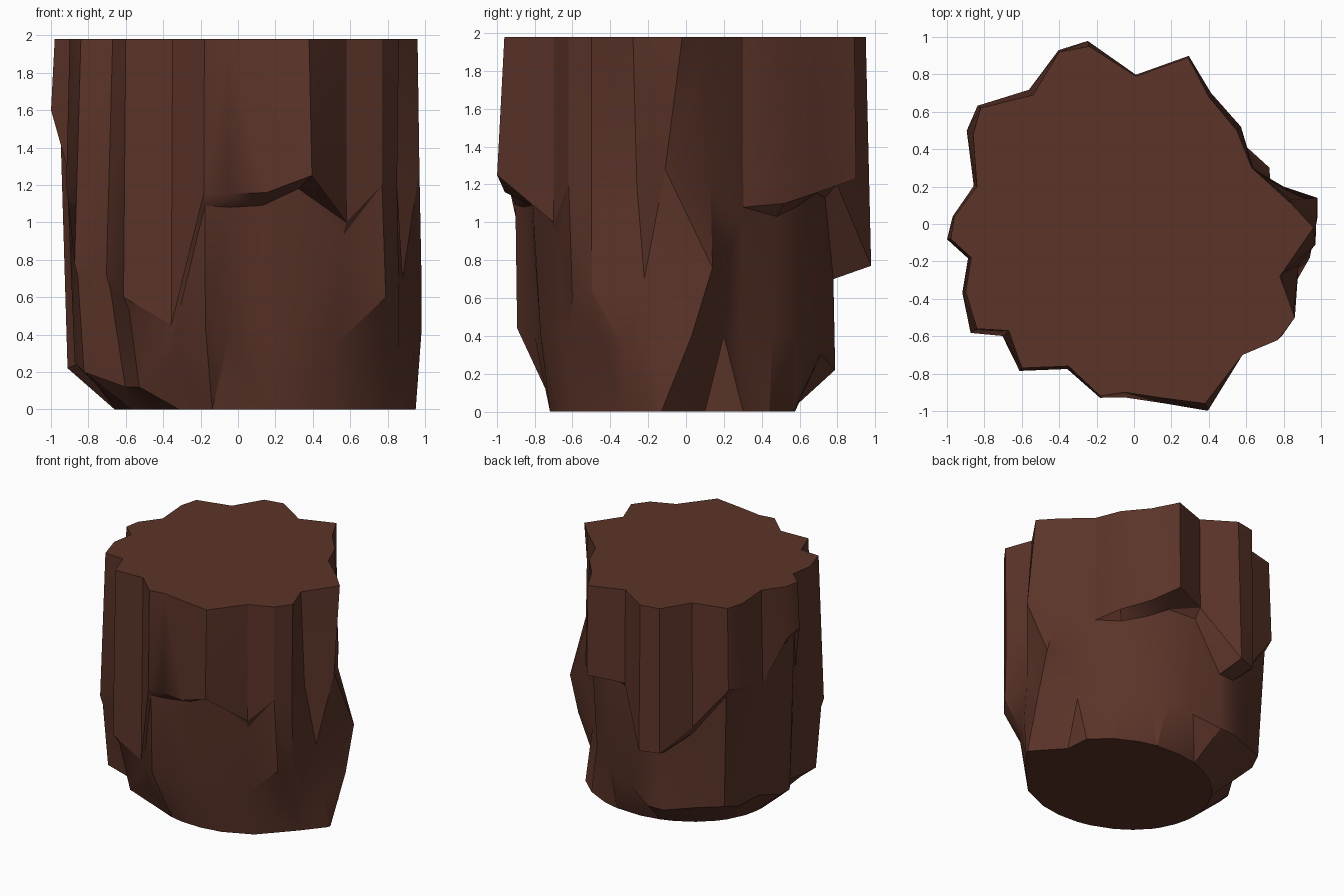
import bpy, bmesh, math

TOP_Z = 1.98

# jagged plan outline at the top, counter-clockwise from +x
outline = [(.96, -.02), (.84, .11), (.63, .30), (.55, .50), (.40, .68), (.29, .89),
           (.01, .79), (-.24, .95), (-.40, .92), (-.54, .69), (-.82, .62), (-.86, .48),
           (-.84, .20), (-.96, .04), (-.98, -.08), (-.87, -.18), (-.90, -.36),
           (-.84, -.56), (-.67, -.57), (-.60, -.77), (-.35, -.76), (-.18, -.92),
           (-.05, -.90), (.15, -.93), (.38, -.96), (.58, -.70), (.77, -.62),
           (.86, -.50), (.78, -.28)]

# broken ridges: column -> (lip height, lip scale, scale under lip, foot scale, foot height)
breaks = {
    2: (1.08, 1.01, 1.00, .95, .42), 3: (1.10, 1.04, .96, .92, .42),
    4: (1.16, 1.03, .88, .85, .40), 5: (1.23, 1.01, .76, .76, .36),
    6: (1.20, 1.01, .93, .90, .30), 7: (.77, 1.03, .82, .83, .22),
    8: (.77, 1.01, .84, .85, .22), 9: (.95, 1.04, 1.0, .98, .25),
    10: (1.30, 1.02, .97, .92, .28), 11: (1.30, 1.04, 1.0, .93, .25),
    13: (1.55, 1.01, .97, .94, .22), 14: (1.60, 1.02, .97, .93, .22),
    17: (.78, 1.04, 1.02, .98, .20), 18: (.72, 1.05, 1.02, .90, .12),
    19: (.60, 1.02, .97, .88, .12), 20: (.45, 1.02, 1.0, .94, .25),
    21: (1.16, 1.01, .98, .97, .44), 22: (1.15, 1.03, .95, .89, .40),
    23: (1.16, 1.03, .88, .82, .42), 24: (1.25, 1.04, .85, .80, .40),
    25: (1.00, 1.00, .97, .91, .35)}

# buttress on the right that slides sideways into one pointed root
slides = {
    0: [(.97, -.11, 1.28), (.98, .14, .76), (.98, .03, .40), (.95, -.13, 0)],
    1: [(.84, .13, 1.20), (.80, .20, .76), (.73, .20, .40), (.74, .10, 0)],
    26: [(.77, -.62, 1.20), (.79, -.60, .60), (.79, -.42, .33), (.80, -.33, 0)],
    27: [(.85, -.50, 1.20), (.86, -.50, .64), (.86, -.32, .32), (.89, -.22, 0)],
    28: [(.80, -.26, 1.20), (.88, -.22, .70), (.94, -.18, .30), (.94, -.16, 0)]}


def column(i, x, y):
    pts = [(x, y, TOP_Z)]
    if i in slides:
        return pts + slides[i]
    lip, ls, rs, fs, foot = breaks.get(i, (1.2, 1.02, 1.01, .97, .25))
    pts.append((x * ls, y * ls, lip))
    pts.append((x * rs, y * rs, max(lip - .07, foot + .1)))
    pts.append((x * fs, y * fs, foot))
    # undercut base follows an off-centre oval
    a = math.atan2(y + .07, x - .1)
    pts.append((.1 + .76 * math.cos(a), -.07 + .65 * math.sin(a), 0))
    return pts


# trunk block: columns joined into a closed wall with caps
bm = bmesh.new()
cols = [[bm.verts.new(p) for p in column(i, x, y)] for i, (x, y) in enumerate(outline)]
n = len(cols)
for i in range(n):
    a, b = cols[i], cols[(i + 1) % n]
    for k in range(4):
        bm.faces.new((a[k], a[k + 1], b[k + 1], b[k]))
bm.faces.new([c[0] for c in cols])
bm.faces.new([c[4] for c in reversed(cols)])
bmesh.ops.recalc_face_normals(bm, faces=bm.faces)
bmesh.ops.triangulate(bm, faces=[f for f in bm.faces if len(f.verts) == 4])

mesh = bpy.data.meshes.new("rough_trunk")
bm.to_mesh(mesh)
bm.free()
trunk = bpy.data.objects.new("rough_trunk", mesh)
bpy.context.collection.objects.link(trunk)

# dark brown material
mat = bpy.data.materials.new("dark_brown")
mat.diffuse_color = (.105, .034, .022, 1)
mesh.materials.append(mat)

bpy.context.view_layer.objects.active = trunk
trunk.select_set(True)
bpy.ops.object.shade_smooth_by_angle(angle=math.radians(28))
